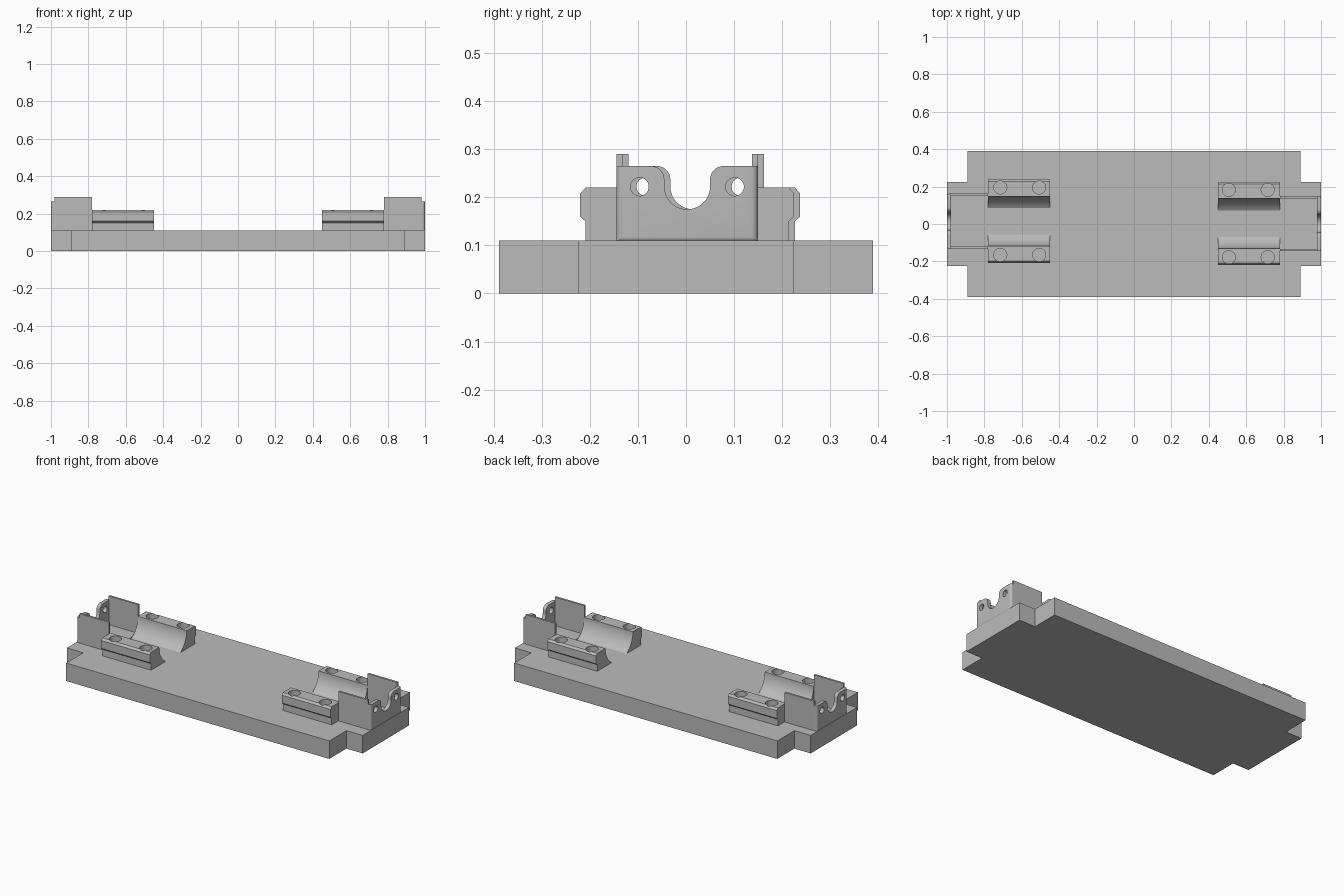
import bpy, bmesh, math
from mathutils import Matrix

cube = bpy.data.objects.get("Cube")
if cube:
    bpy.data.objects.remove(cube, do_unlink=True)

grey = bpy.data.materials.new("plain_grey")
grey.use_nodes = True
grey.diffuse_color = (0.5, 0.5, 0.5, 1)
grey.node_tree.nodes["Principled BSDF"].inputs["Base Color"].default_value = (0.5, 0.5, 0.5, 1)

BASE_TOP = 0.11
SINK = 0.105      # upper parts reach slightly into the base
BORE_Z = 0.2225   # height of the shaft axis


def finish(bm, name):
    bmesh.ops.recalc_face_normals(bm, faces=bm.faces)
    mesh = bpy.data.meshes.new(name)
    bm.to_mesh(mesh)
    bm.free()
    mesh.materials.append(grey)
    mesh.shade_smooth()
    mesh.set_sharp_from_angle(angle=math.radians(30))
    obj = bpy.data.objects.new(name, mesh)
    bpy.context.collection.objects.link(obj)
    return obj


def prism(points, lo, hi, axis="x"):
    """Extrude a flat outline along x (y,z points) or z (x,y points)."""
    bm = bmesh.new()
    place = (lambda p: (lo, *p)) if axis == "x" else (lambda p: (*p, lo))
    face = bm.faces.new([bm.verts.new(place(p)) for p in points])
    geom = bmesh.ops.extrude_face_region(bm, geom=[face])["geom"]
    step = (hi - lo, 0, 0) if axis == "x" else (0, 0, hi - lo)
    bmesh.ops.translate(bm, vec=step, verts=[g for g in geom if isinstance(g, bmesh.types.BMVert)])
    return bm


def box(name, x0, x1, y0, y1, z0, z1):
    return finish(prism([(x0, y0), (x1, y0), (x1, y1), (x0, y1)], z0, z1, "z"), name)


def arc(cy, cz, r, a0, a1, n):
    angles = [math.radians(a0 + (a1 - a0) * i / n) for i in range(n + 1)]
    return [(cy + r * math.cos(a), cz + r * math.sin(a)) for a in angles]


def drill(obj, centres, r, depth, along_x=False):
    """Cut round holes and keep only the finished mesh."""
    bm = bmesh.new()
    turn = Matrix.Rotation(math.pi / 2, 4, "Y") if along_x else Matrix()
    for c in centres:
        bmesh.ops.create_cone(bm, cap_ends=True, segments=32, radius1=r, radius2=r,
                              depth=depth, matrix=Matrix.Translation(c) @ turn)
    cutter = finish(bm, "hole_cutter")
    cutter.hide_render = True
    mod = obj.modifiers.new("holes", "BOOLEAN")
    mod.operation, mod.solver, mod.object = "DIFFERENCE", "EXACT", cutter
    bpy.context.view_layer.update()
    cut = bpy.data.meshes.new_from_object(obj.evaluated_get(bpy.context.evaluated_depsgraph_get()))
    obj.modifiers.clear()
    obj.data = cut
    cut.shade_smooth()
    cut.set_sharp_from_angle(angle=math.radians(30))
    bpy.data.objects.remove(cutter, do_unlink=True)


# Base plate with notched corners
quarter = [(1, 0.224), (0.89, 0.224), (0.89, 0.389)]
outline = quarter + [(-x, y) for x, y in reversed(quarter)]
outline += [(-x, -y) for x, y in quarter] + [(x, -y) for x, y in reversed(quarter)]
finish(prism(outline, 0, BASE_TOP, "z"), "base_plate")

# Each end carries the same fittings; the two sets are slightly offset in y
for s, side, c in ((1, "left", 0.0025), (-1, "right", 0.015)):

    for t, pos in ((1, "back"), (-1, "front")):
        # Clamp block: concave bore inside, bulged lip outside
        bore = arc(0, BORE_Z, 0.133, -57.8, -1.1, 16)
        prof = [(bore[0][0], SINK)] + bore
        prof += [(0.2115, 0.22), (0.2225, 0.208), (0.2225, 0.16), (0.2115, 0.15), (0.2115, SINK)]
        block = finish(prism([(c + t * y, z) for y, z in prof], s * 0.45, s * 0.78),
                       f"{side}_{pos}_clamp_block")
        drill(block, [(s * x, c + t * 0.18, 0.22) for x in (0.507, 0.715)], 0.035, 0.1)

        # Thin side wall
        box(f"{side}_{pos}_side_wall", s * 0.78, s * 0.98,
            c + t * 0.135, c + t * 0.1475, SINK, 0.29)

    # Thin floor between the walls
    box(f"{side}_bracket_floor", s * 0.78, s * 0.98, c - 0.135, c + 0.135, SINK, 0.115)

    # End plate with a round-bottomed slot and rounded ears
    half = arc(0, BORE_Z, 0.0475, -90, 0, 12) + arc(0.0755, 0.237, 0.028, 180, 90, 8)
    half += [(0.1475, 0.265), (0.1475, SINK)]
    ring = half + [(-y, z) for y, z in reversed(half[1:])]
    bm = prism([(c + y, z) for y, z in ring], s * 0.978, s)
    corners = [e for e in bm.edges if all(
        abs(v.co.x - s) < 1e-4 and abs(abs(v.co.y - c) - 0.1475) < 1e-4 for v in e.verts)]
    bmesh.ops.bevel(bm, geom=corners, offset=0.014, segments=6, profile=0.5, affect="EDGES")
    plate = finish(bm, f"{side}_end_plate")
    drill(plate, [(s * 0.99, c + y, 0.222) for y in (-0.099, 0.099)], 0.019, 0.1, True)
